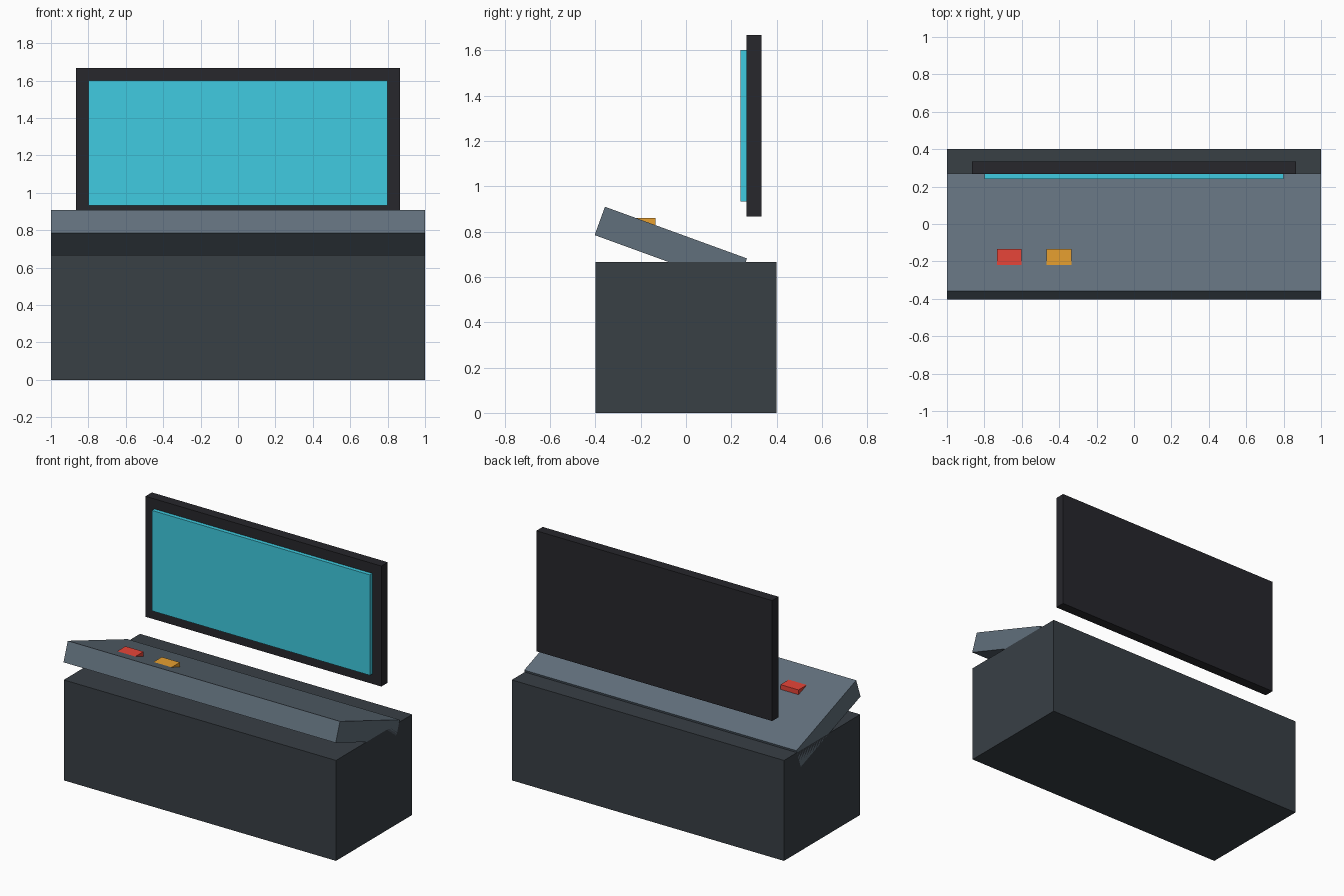
import bpy
from math import radians

if "Cube" in bpy.data.objects:
    bpy.data.objects.remove(bpy.data.objects["Cube"])


def material(name, rgb):
    m = bpy.data.materials.new(name)
    m.diffuse_color = (*rgb, 1)
    m.use_nodes = True
    m.node_tree.nodes["Principled BSDF"].inputs["Base Color"].default_value = m.diffuse_color
    return m


def box(name, centre, size, mat, tilt=0):
    bpy.ops.mesh.primitive_cube_add(size=1)
    o = bpy.context.object
    o.name = name
    o.scale = size
    bpy.ops.object.transform_apply(location=False, rotation=False, scale=True)
    o.location = centre
    o.rotation_euler.x = radians(tilt)
    o.data.materials.append(mat)
    return o


charcoal = material("charcoal", (0.04, 0.05, 0.06))
slate = material("slate", (0.12, 0.16, 0.2))
black = material("black", (0.02, 0.02, 0.025))
cyan = material("cyan", (0.05, 0.6, 0.75))
red = material("red", (0.8, 0.06, 0.04))
amber = material("amber", (0.8, 0.35, 0.03))

# Desk body and tilted control panel
box("desk_base", (0, 0, 0.333), (2, 0.8, 0.667), charcoal)
box("control_panel", (0, -0.067, 0.733), (2, 0.667, 0.133), slate, -20)

# Floating display: dark housing with a raised screen
box("display_housing", (0, 0.3, 1.267), (1.733, 0.067, 0.8), black)
box("display_screen", (0, 0.257, 1.267), (1.6, 0.033, 0.667), cyan)

# Level buttons sunk into the sloping panel
for name, x, mat in (("red_button", -0.667, red), ("amber_button", -0.4, amber)):
    box(name, (x, -0.2, 0.833), (0.133, 0.133, 0.053), mat)
